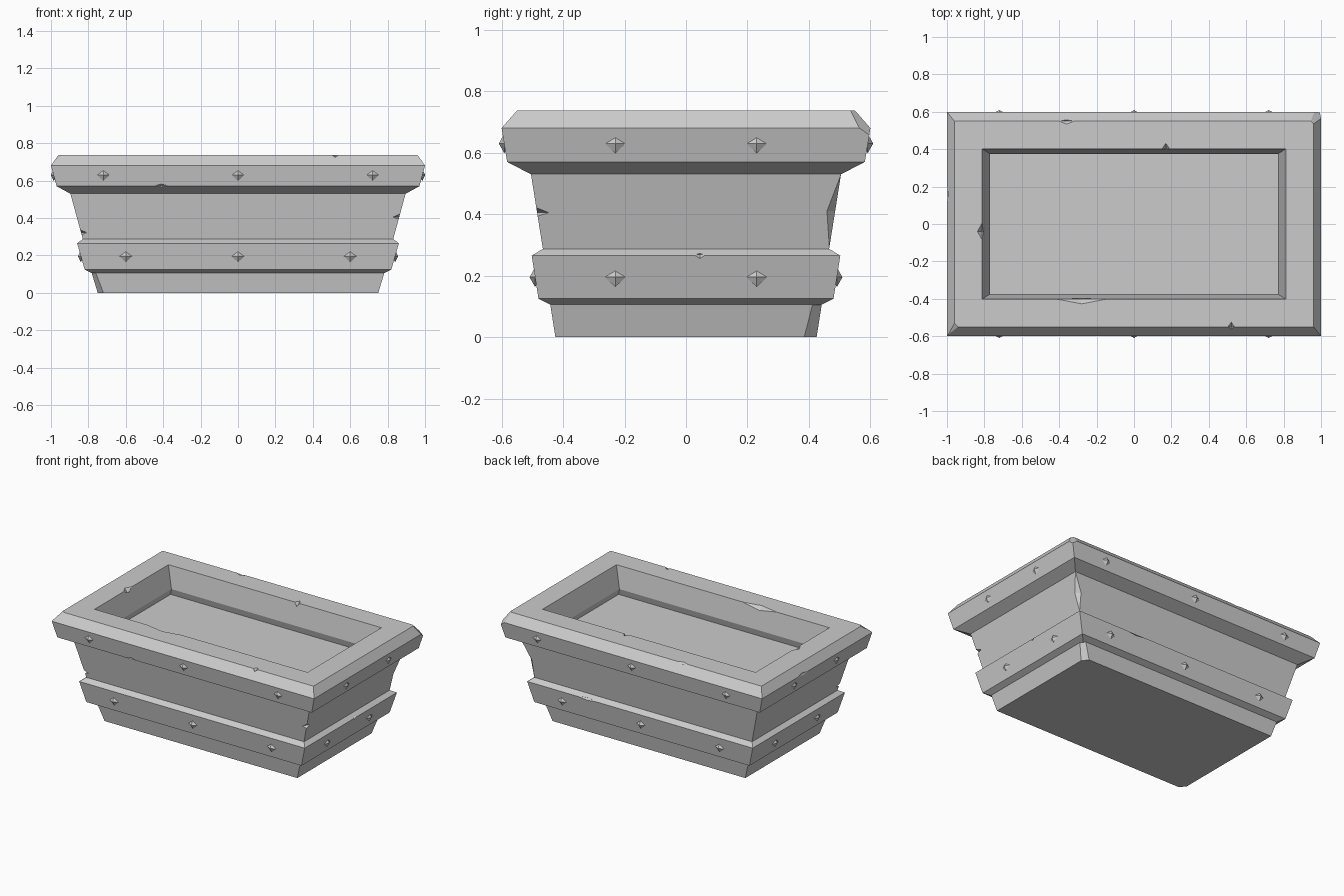
import bpy, bmesh
from mathutils import Matrix, Vector

if "Cube" in bpy.data.objects:
    bpy.data.objects.remove(bpy.data.objects["Cube"])

SIGNS = [(-1, -1), (1, -1), (1, 1), (-1, 1)]


def finish(name, bm):
    bmesh.ops.recalc_face_normals(bm, faces=bm.faces)
    me = bpy.data.meshes.new(name)
    bm.to_mesh(me)
    bm.free()
    ob = bpy.data.objects.new(name, me)
    bpy.context.collection.objects.link(ob)
    return ob


def loft(name, levels, ring=False):
    """Stack rectangles (half x, half y, z); ring joins last to first."""
    bm = bmesh.new()
    loops = [[bm.verts.new((sx * hx, sy * hy, z)) for sx, sy in SIGNS]
             for hx, hy, z in levels]
    pairs = list(zip(loops, loops[1:]))
    if ring:
        pairs.append((loops[-1], loops[0]))
    else:
        bm.faces.new(loops[0])
        bm.faces.new(loops[-1])
    for a, b in pairs:
        for i in range(4):
            j = (i + 1) % 4
            bm.faces.new((a[i], a[j], b[j], b[i]))
    return finish(name, bm)


def octahedron(bm, loc, size, lean=(0, 0)):
    """Eight-faced diamond; lean shears it in x and y per unit of z."""
    shear = Matrix.Identity(4)
    shear[0][2], shear[1][2] = lean
    m = Matrix.Translation(loc) @ shear @ Matrix.Diagonal((*size, 1))
    v = [bm.verts.new(m @ Vector(p)) for p in
         ((1, 0, 0), (0, 1, 0), (-1, 0, 0), (0, -1, 0), (0, 0, 1), (0, 0, -1))]
    for i in range(4):
        for tip in (4, 5):
            bm.faces.new((v[i], v[(i + 1) % 4], v[tip]))


def chip(ob, chips):
    """Knock octahedral chips out of a part, one at a time."""
    for args in chips:
        bm = bmesh.new()
        octahedron(bm, *args)
        cutter = finish("chip_cutter", bm)
        cutter.hide_render = True
        mod = ob.modifiers.new("chip", 'BOOLEAN')
        mod.operation = 'DIFFERENCE'
        mod.solver = 'EXACT'
        mod.object = cutter
        bpy.context.view_layer.objects.active = ob
        bpy.ops.object.modifier_apply(modifier=mod.name)
        bpy.data.objects.remove(cutter)


# Foot with two broken corners
foot = loft("foot", [(.75, .425, 0), (.785, .443, .115)])
chip(foot, [((s * .8, s * .47, 0), (.114, .152, .23)) for s in (-1, 1)])

# Lower band
band = loft("lower_band", [(.78, .44, .105), (.82, .48, .125),
                           (.86, .502, .265), (.83, .466, .287)])
chip(band, [((.86, .045, .268), (.015, .018, .015)),
            ((.4, .502, .268), (.09, .014, .012))])

# Tapered wall
wall = loft("wall", [(.825, .463, .27), (.899, .506, .54)])
chip(wall, [((.866, -.487, .405), (.04, .045, .016)),
            ((-.842, -.473, .322), (.035, .04, .014)),
            ((.864, .486, .41), (.03, .028, .125), (.274, .159))])

# Rim with inner lip
rim = loft("rim", [(.897, .505, .53), (.97, .582, .57), (1, .6, .68),
                   (.96, .55, .737), (.812, .402, .737), (.77, .375, .59),
                   (.79, .392, .53)], ring=True)
chip(rim, [((.52, -.55, .737), (.018, .025, .02)),
           ((-.41, -.582, .573), (.035, .016, .01)),
           ((-.36, .55, .737), (.04, .016, .014)),
           ((.17, .402, .737), (.02, .03, .03)),
           ((-.812, -.04, .737), (.025, .045, .03)),
           ((-.28, -.402, .737), (.13, .025, .025)),
           ((-1, .16, .68), (.008, .06, .03)),
           ((-1.06, -.66, .8), (.355, .355, .178)),
           ((1.06, .66, .8), (.3, .3, .25))])

# Soil
loft("soil", [(.81, .41, .5), (.81, .41, .545)])

# Studs on both bands
bm = bmesh.new()
for z, xs, hx, hy in ((.63, (-.72, 0, .72), .985, .591),
                      (.195, (-.6, 0, .6), .84, .491)):
    for s in (-1, 1):
        for x in xs:
            octahedron(bm, (x, s * hy, z), (.034, .018, .032))
        for y in (-.23, .23):
            octahedron(bm, (s * hx, y, z), (.016, .034, .032))
finish("studs", bm)
